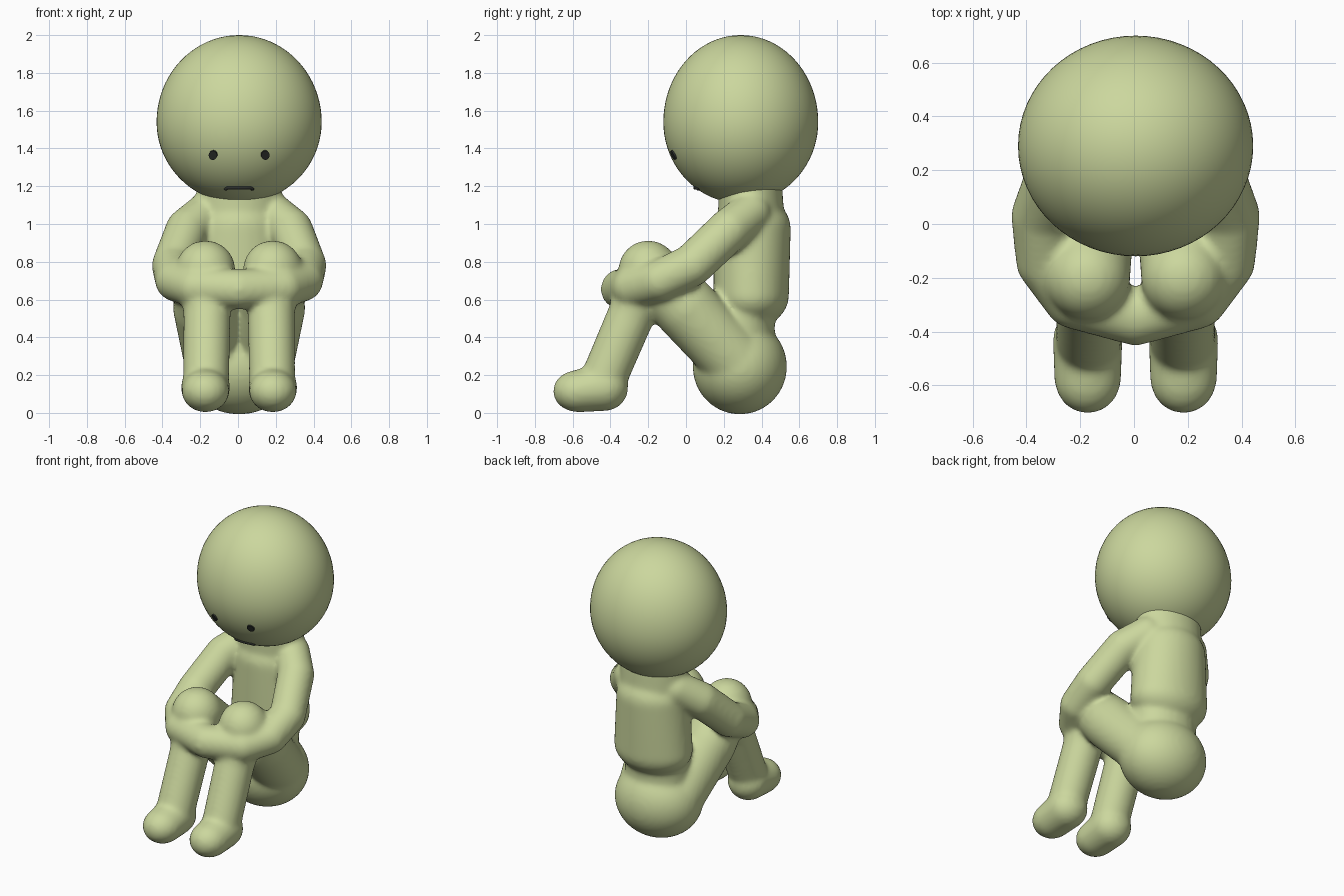
import bpy, bmesh, math
from mathutils import Vector, Matrix

cube = bpy.data.objects.get("Cube")
if cube:
    bpy.data.objects.remove(cube, do_unlink=True)

SHIFT = 0.006


def material(name, color):
    mat = bpy.data.materials.new(name)
    mat.use_nodes = True
    rgba = (*color, 1)
    mat.diffuse_color = rgba
    mat.node_tree.nodes["Principled BSDF"].inputs["Base Color"].default_value = rgba
    return mat


green = material("soft sage green", (0.60, 0.68, 0.34))
dark = material("charcoal", (0.025, 0.028, 0.025))


def make_object(name, bm, mat, smooth=True):
    mesh = bpy.data.meshes.new(name)
    bm.to_mesh(mesh)
    bm.free()
    mesh.materials.append(mat)
    for face in mesh.polygons:
        face.use_smooth = smooth
    obj = bpy.data.objects.new(name, mesh)
    obj.location.x = SHIFT
    bpy.context.collection.objects.link(obj)
    return obj


def blob(bm, *ends):
    """Convex hull around one or two ellipsoids, each (centre, radii)."""
    part = bmesh.new()
    for centre, radii in ends:
        r = radii if isinstance(radii, tuple) else (radii,) * 3
        m = Matrix.Translation(centre) @ Matrix.Diagonal((*r, 1))
        bmesh.ops.create_uvsphere(part, u_segments=40, v_segments=24, radius=1, matrix=m)
    if len(ends) > 1:
        hull = bmesh.ops.convex_hull(part, input=part.verts)
        junk = set(hull["geom_interior"]) | set(hull["geom_unused"])
        verts = [v for v in junk if isinstance(v, bmesh.types.BMVert)]
        bmesh.ops.delete(part, geom=verts, context="VERTS")
    temp = bpy.data.meshes.new("temp")
    part.to_mesh(temp)
    part.free()
    bm.from_mesh(temp)
    bpy.data.meshes.remove(temp)


def chain(bm, points, radii):
    for i in range(len(points) - 1):
        blob(bm, (points[i], radii[i]), (points[i + 1], radii[i + 1]))


body = bmesh.new()

# Torso, neck and hips
blob(body, ((0, 0.35, 0.98), (0.24, 0.205, 0.17)), ((0, 0.345, 0.62), (0.265, 0.2, 0.17)))
blob(body, ((0, 0.345, 1.04), (0.225, 0.175, 0.13)), ((0, 0.34, 1.2), (0.225, 0.17, 0.12)))
blob(body, ((0, 0.285, 0.245), (0.29, 0.25, 0.253)))
blob(body, ((0, 0.3, 0.6), (0.22, 0.17, 0.1)), ((0, 0.29, 0.3), (0.22, 0.18, 0.1)))

for s in (-1, 1):
    # Thigh, knee, shin and foot
    knee = (s * 0.178, -0.2, 0.755)
    chain(body, [(s * 0.125, 0.25, 0.29), (s * 0.178, 0.0, 0.555), knee], [0.17, 0.172, 0.158])
    chain(body, [knee, (s * 0.17, -0.29, 0.52), (s * 0.175, -0.44, 0.17)], [0.14, 0.125, 0.122])
    blob(body, ((s * 0.178, -0.43, 0.135), (0.13, 0.125, 0.125)),
         ((s * 0.178, -0.57, 0.115), (0.125, 0.135, 0.112)))
    # Arm wrapped around the knees
    chain(body,
          [(s * 0.17, 0.34, 1.06), (s * 0.275, 0.23, 0.97), (s * 0.35, 0.03, 0.78),
           (s * 0.335, -0.14, 0.7), (s * 0.23, -0.28, 0.665), (0, -0.345, 0.655)],
          [0.11, 0.115, 0.113, 0.11, 0.11, 0.107])

body_obj = make_object("body", body, green)
remesh = body_obj.modifiers.new("fuse", "REMESH")
remesh.mode = "VOXEL"
remesh.voxel_size = 0.015
remesh.use_smooth_shade = True
soften = body_obj.modifiers.new("soften", "SMOOTH")
soften.factor = 0.5
soften.iterations = 12

# Head: rounder above, slightly narrowed below
HEAD = Vector((0, 0.29, 1.54))
RX, RY, R_UP, R_DOWN = 0.437, 0.41, 0.46, 0.43
head = bmesh.new()
bmesh.ops.create_uvsphere(head, u_segments=64, v_segments=40, radius=1)
for v in head.verts:
    rz = R_UP if v.co.z > 0 else R_DOWN
    v.co = HEAD + Vector((v.co.x * RX, v.co.y * RY, v.co.z * rz))
make_object("head", head, green)


def face_point(x, z, lift=0.0):
    """Point on the front of the head at the given x and z."""
    dz = (z - HEAD.z) / R_DOWN
    y = HEAD.y - RY * math.sqrt(1 - (x / RX) ** 2 - dz ** 2)
    return Vector((x, y - lift, z))


# Eyes: thin round plates following the head
for side, s in (("right", -1), ("left", 1)):
    eye = bmesh.new()
    bmesh.ops.create_circle(eye, cap_ends=True, segments=24, radius=1)
    for v in eye.verts:
        v.co = face_point(s * 0.138 + v.co.x * 0.022, 1.365 + v.co.y * 0.024, 0.006)
    eye_obj = make_object(side + "_eye", eye, dark, smooth=False)
    plate = eye_obj.modifiers.new("thickness", "SOLIDIFY")
    plate.thickness = 0.009
    plate.offset = 0

# Mouth: thin bar with drooping ends
curve = bpy.data.curves.new("mouth", "CURVE")
curve.dimensions = "3D"
curve.bevel_depth = 0.009
curve.bevel_resolution = 3
curve.use_fill_caps = True
spline = curve.splines.new("POLY")
xs = [-0.072, -0.06, -0.03, 0, 0.03, 0.06, 0.072]
spline.points.add(len(xs) - 1)
for point, x in zip(spline.points, xs):
    z = 1.192 - (0.008 if abs(x) > 0.07 else 0)
    point.co = (*face_point(x, z, 0.002), 1)
curve.materials.append(dark)
mouth = bpy.data.objects.new("mouth", curve)
mouth.location.x = SHIFT
bpy.context.collection.objects.link(mouth)
